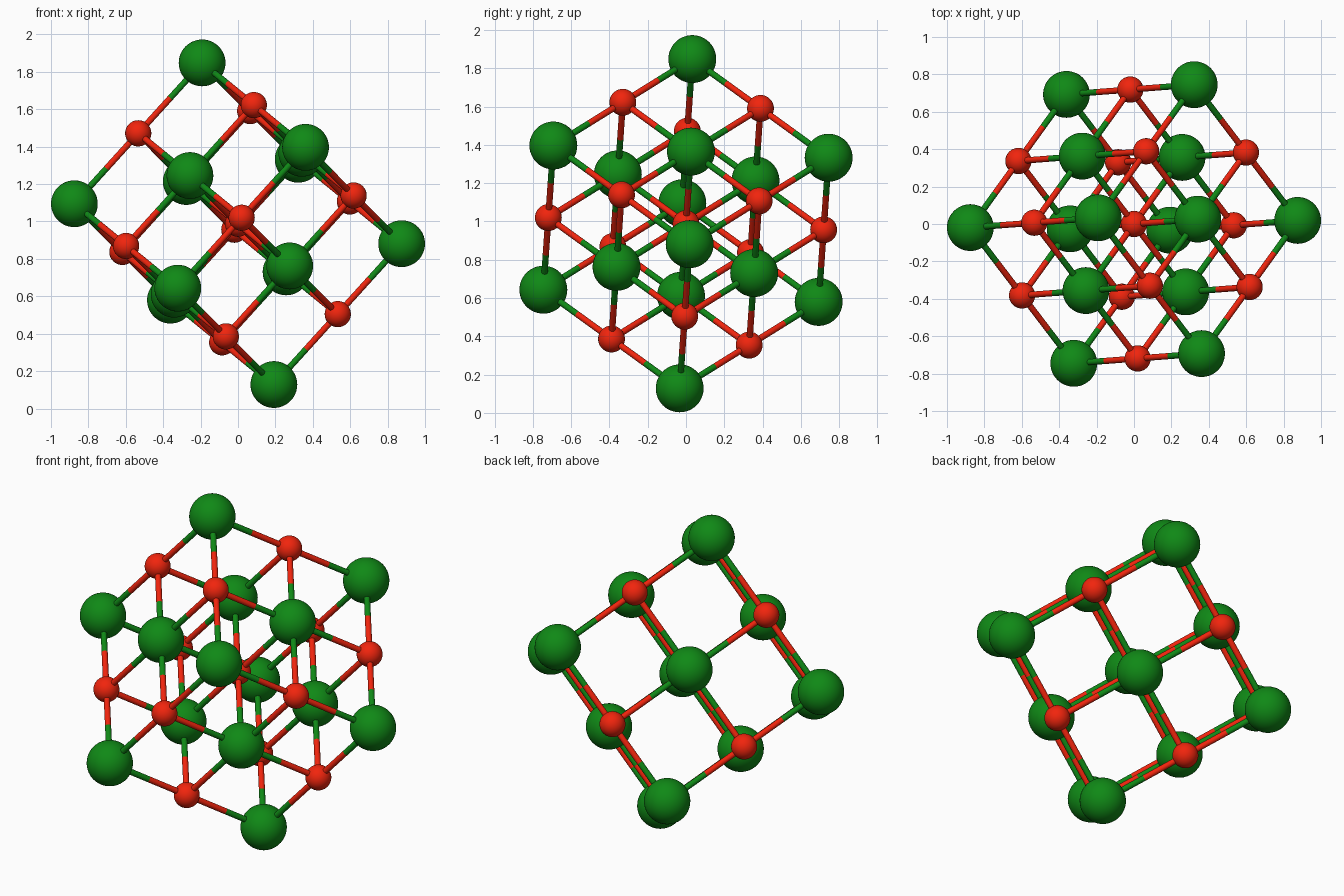
import bpy
from math import radians
from itertools import product
from mathutils import Vector

if "Cube" in bpy.data.objects:
    bpy.data.objects.remove(bpy.data.objects["Cube"])

CENTRE = Vector((0, 0, 0.988))
STEP = 0.509            # distance between neighbouring balls
R_GREEN, R_RED, R_ROD = 0.125, 0.07, 0.0165

# Orthogonal axes of the tilted cubic lattice
A = Vector((0.341, 0.026, 0.376)).normalized()
B = Vector((-0.276, 0.362, 0.225))
B = (B - A * B.dot(A)).normalized()
C = A.cross(B)
if C.z < 0:
    C = -C
AXES = [A * STEP, B * STEP, C * STEP]


def material(name, colour):
    mat = bpy.data.materials.new(name)
    mat.diffuse_color = (*colour, 1)
    mat.use_nodes = True
    mat.node_tree.nodes["Principled BSDF"].inputs["Base Color"].default_value = mat.diffuse_color
    return mat


GREEN = material("green", (0.005, 0.25, 0.008))
RED = material("red", (0.88, 0.018, 0.004))


def finish(name, mat):
    obj = bpy.context.object
    obj.name = name
    obj.data.materials.append(mat)
    bpy.ops.object.shade_smooth_by_angle(angle=radians(40))


def ball(name, pos, radius, mat):
    bpy.ops.mesh.primitive_uv_sphere_add(segments=48, ring_count=24,
                                         radius=radius, location=pos)
    finish(name, mat)


def rod(name, p, q, mat):
    d = q - p
    bpy.ops.mesh.primitive_cylinder_add(
        vertices=20, radius=R_ROD, depth=d.length, location=(p + q) / 2,
        rotation=d.to_track_quat('Z', 'Y').to_euler())
    finish(name, mat)


def position(cell):
    return CENTRE + sum((k * ax for k, ax in zip(cell, AXES)), Vector())


def is_green(cell):
    return sum(cell) % 2 == 1


# Alternating balls on a 3 x 3 x 3 grid, joined by two-coloured rods
for cell in product((-1, 0, 1), repeat=3):
    p = position(cell)
    green = is_green(cell)
    ball("green_ball" if green else "red_ball", p,
         R_GREEN if green else R_RED, GREEN if green else RED)
    for i in range(3):
        if cell[i] < 1:
            q = p + AXES[i]
            mid = (p + q) / 2
            rod("rod_half", p, mid, GREEN if green else RED)
            rod("rod_half", mid, q, RED if green else GREEN)
